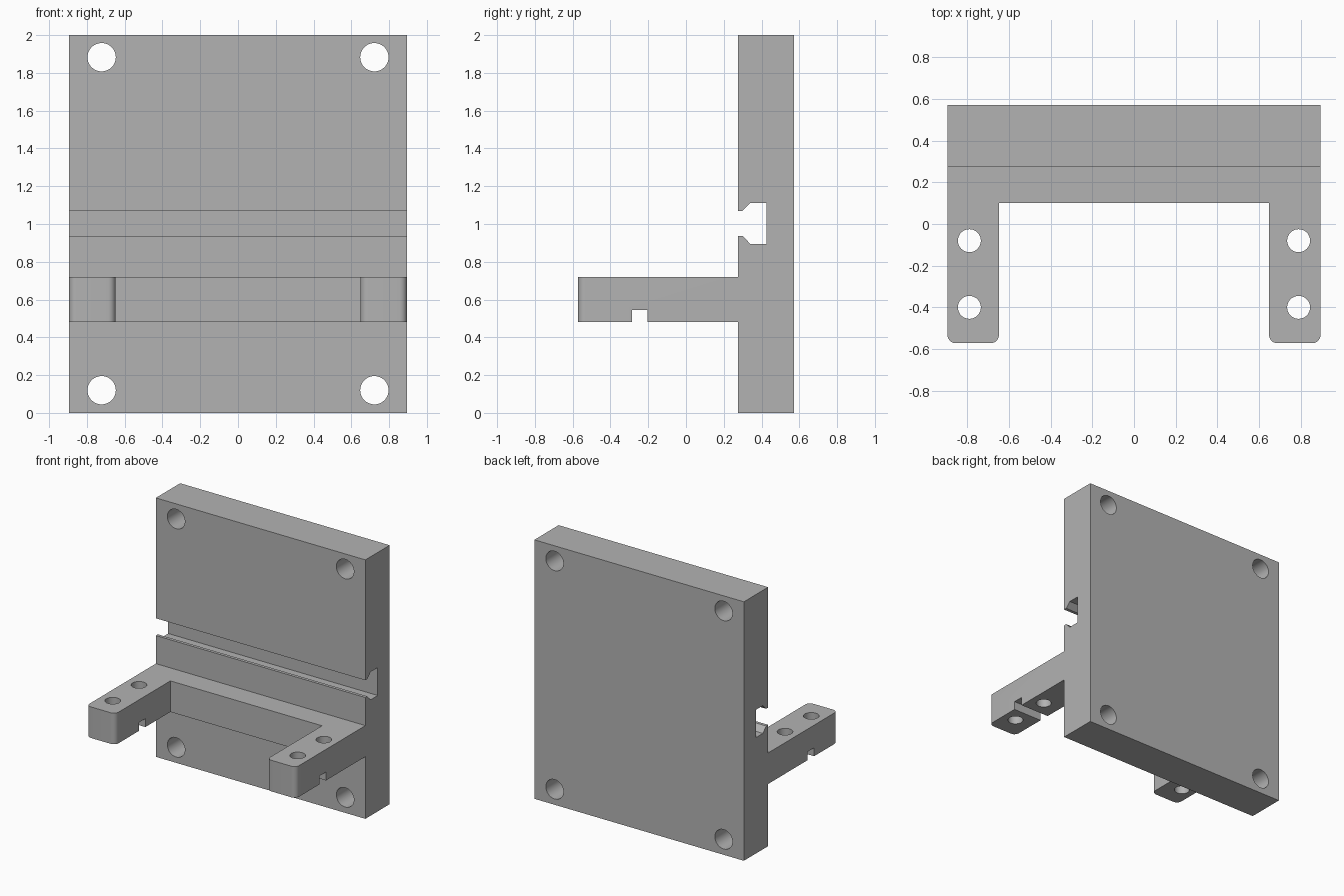
import bpy, bmesh
from math import radians
from mathutils import Matrix, Vector

cube = bpy.data.objects.get("Cube")
if cube:
    bpy.data.objects.remove(cube, do_unlink=True)

HALF_W = 0.895
BACK, FACE, TIP = 0.572, 0.276, -0.572
SHELF_LOW, SHELF_TOP = 0.48, 0.72
ARM_IN, WEB_FRONT = 0.648, 0.10

grey = bpy.data.materials.new("plain grey")
grey.use_nodes = True
colour = (0.45, 0.45, 0.45, 1)
grey.diffuse_color = colour
grey.node_tree.nodes["Principled BSDF"].inputs["Base Color"].default_value = colour


def to_object(bm, name):
    bmesh.ops.recalc_face_normals(bm, faces=bm.faces)
    mesh = bpy.data.meshes.new(name)
    bm.to_mesh(mesh)
    bm.free()
    mesh.materials.append(grey)
    obj = bpy.data.objects.new(name, mesh)
    bpy.context.collection.objects.link(obj)
    return obj


def drill(bm, centre, radius, depth, rotation=Matrix()):
    bmesh.ops.create_cone(bm, cap_ends=True, segments=48, radius1=radius,
                          radius2=radius, depth=depth,
                          matrix=Matrix.Translation(centre) @ rotation)


# Side profile (y, z): upright plate, undercut slot, shelf with groove below
profile = [
    (BACK, 0), (BACK, 2), (FACE, 2),
    (FACE, 1.07), (0.30, 1.07), (0.34, 1.11), (0.427, 1.11),
    (0.427, 0.895), (0.34, 0.895), (0.30, 0.937), (FACE, 0.937),
    (FACE, SHELF_TOP), (TIP, SHELF_TOP), (TIP, SHELF_LOW),
    (-0.285, SHELF_LOW), (-0.285, 0.545), (-0.205, 0.545), (-0.205, SHELF_LOW),
    (FACE, SHELF_LOW), (FACE, 0),
]
bm = bmesh.new()
side = bm.faces.new([bm.verts.new((-HALF_W, y, z)) for y, z in profile])
ext = bmesh.ops.extrude_face_region(bm, geom=[side])
bmesh.ops.translate(bm, vec=(2 * HALF_W, 0, 0),
                    verts=[v for v in ext["geom"] if isinstance(v, bmesh.types.BMVert)])
bracket = to_object(bm, "mounting_bracket")

# Cutter: opening between the arms, plate holes and arm holes
bm = bmesh.new()
length = WEB_FRONT + 0.8
bmesh.ops.create_cube(bm, size=1, matrix=Matrix.Translation(
    (0, WEB_FRONT - length / 2, 0.6)) @ Matrix.Diagonal((2 * ARM_IN, length, 0.5, 1)))
for s in (-1, 1):
    for z in (0.12, 1.883):
        drill(bm, Vector((s * 0.722, 0.42, z)), 0.075, 0.5, Matrix.Rotation(radians(90), 4, "X"))
    for y in (-0.08, -0.40):
        drill(bm, Vector((s * 0.79, y, 0.6)), 0.055, 0.5)
cutter = to_object(bm, "opening_cutter")
cutter.hide_render = True

cut = bracket.modifiers.new("openings", "BOOLEAN")
cut.operation = "DIFFERENCE"
cut.solver = "EXACT"
cut.object = cutter
bpy.ops.object.select_all(action="DESELECT")
bpy.context.view_layer.objects.active = bracket
bracket.select_set(True)
bpy.ops.object.modifier_apply(modifier=cut.name)
bpy.data.objects.remove(cutter, do_unlink=True)

# Round the upright corners at the arm tips
bm = bmesh.new()
bm.from_mesh(bracket.data)
corners = [e for e in bm.edges
           if all(abs(v.co.y - TIP) < 1e-4 for v in e.verts)
           and abs(e.verts[0].co.z - e.verts[1].co.z) > 0.1]
bmesh.ops.bevel(bm, geom=corners, offset=0.04, segments=8, profile=0.5, affect="EDGES")
bm.to_mesh(bracket.data)
bm.free()
bpy.ops.object.shade_smooth_by_angle(angle=radians(30))
